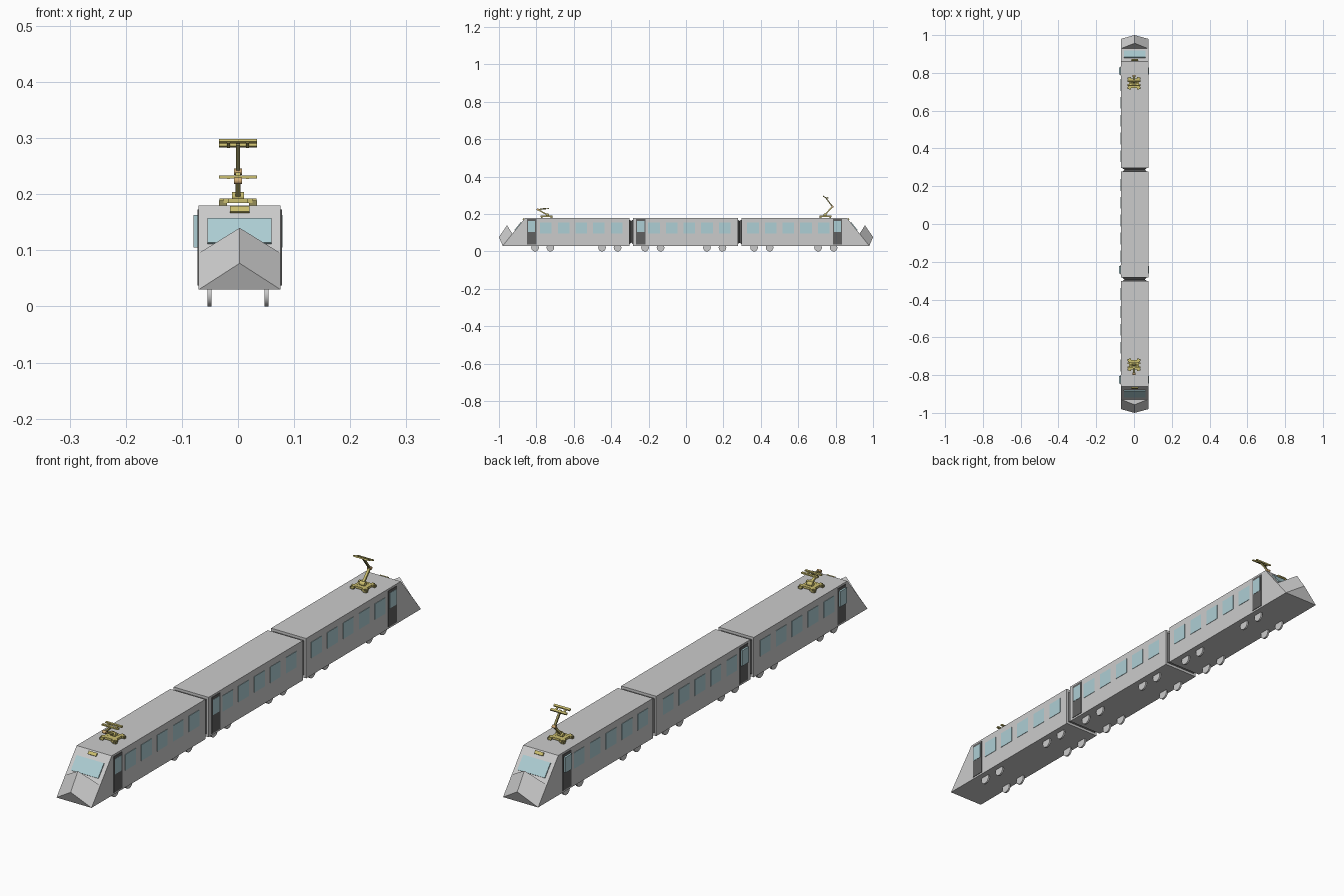
import bpy, bmesh, math
from mathutils import Vector, Matrix

if "Cube" in bpy.data.objects:
    bpy.data.objects.remove(bpy.data.objects["Cube"])

CX, W = 0.003, 0.073          # body centre line and half width
TILT = math.atan2(0.12, 0.15)  # rake of the cab front


def material(name, r, g, b):
    m = bpy.data.materials.new(name)
    m.diffuse_color = (r, g, b, 1)
    m.use_nodes = True
    m.node_tree.nodes["Principled BSDF"].inputs["Base Color"].default_value = m.diffuse_color
    return m


GLASS = material("glass", 0.42, 0.62, 0.66)
DARK = material("dark_rubber", 0.12, 0.12, 0.12)
GOLD = material("yellow_metal", 0.60, 0.52, 0.16)
OLIVE = material("olive_metal", 0.30, 0.27, 0.10)
ORANGE = material("orange_metal", 0.65, 0.42, 0.18)


def finish(name, bm, mat=None):
    bmesh.ops.recalc_face_normals(bm, faces=bm.faces)
    me = bpy.data.meshes.new(name)
    bm.to_mesh(me)
    bm.free()
    ob = bpy.data.objects.new(name, me)
    bpy.context.collection.objects.link(ob)
    if mat:
        me.materials.append(mat)
    return ob


def box(name, centre, size, mat=None, rot=None):
    bm = bmesh.new()
    m = Matrix.Translation(centre) @ (rot or Matrix()) @ Matrix.Diagonal((*size, 1))
    bmesh.ops.create_cube(bm, size=1, matrix=m)
    return finish(name, bm, mat)


def beam(name, a, b, width, thick, mat):
    a, b = Vector(a), Vector(b)
    angle = math.atan2(-(b - a).y, (b - a).z)
    return box(name, (a + b) / 2, (width, thick, (b - a).length), mat,
               Matrix.Rotation(angle, 4, 'X'))


def cyl(name, centre, r, length, mat=None, segs=16):
    # cylinder with its axis along x
    bm = bmesh.new()
    m = Matrix.Translation(centre) @ Matrix.Rotation(math.pi / 2, 4, 'Y')
    bmesh.ops.create_cone(bm, cap_ends=True, segments=segs, radius1=r, radius2=r,
                          depth=length, matrix=m)
    ob = finish(name, bm, mat)
    for p in ob.data.polygons:
        p.use_smooth = len(p.vertices) == 4
    for e in ob.data.edges:
        a, b = (ob.data.vertices[i].co for i in e.vertices)
        e.use_edge_sharp = abs(a.x - b.x) < 1e-5
    return ob


def extrude_profile(name, pts, mat=None):
    # side profile (y, z) extruded across the body width
    bm = bmesh.new()
    f = bm.faces.new([bm.verts.new((CX - W, y, z)) for y, z in pts])
    new = bmesh.ops.extrude_face_region(bm, geom=[f])["geom"]
    bmesh.ops.translate(bm, vec=(2 * W, 0, 0),
                        verts=[v for v in new if isinstance(v, bmesh.types.BMVert)])
    return finish(name, bm, mat)


# Car bodies
for n, s, inner in (("front", -1, 0.303), ("rear", 1, 0.297)):
    extrude_profile(n + "_car_body", [(s * 0.98, 0.03), (s * 0.86, 0.18),
                                      (s * inner, 0.18), (s * inner, 0.03)])
extrude_profile("middle_car_body", [(-0.283, 0.03), (-0.283, 0.18), (0.277, 0.18), (0.277, 0.03)])

# Pinched gangways between cars
for n, y0, y1 in (("front", -0.304, -0.282), ("rear", 0.276, 0.298)):
    bm = bmesh.new()
    rings = []
    for y, w, h in ((y0, 0.066, 0.066), ((y0 + y1) / 2, 0.054, 0.058), (y1, 0.066, 0.066)):
        rings.append([bm.verts.new((CX + sx * w, y, 0.105 + sz * h))
                      for sx, sz in ((-1, -1), (1, -1), (1, 1), (-1, 1))])
    for a, b in zip(rings, rings[1:]):
        for i in range(4):
            bm.faces.new((a[i], a[i - 1], b[i - 1], b[i]))
    bm.faces.new(rings[0])
    bm.faces.new(rings[-1])
    finish(n + "_gangway", bm, DARK)

# Cab ends: wedge nose, windscreen, headlamp
for n, s in (("front", -1), ("rear", 1)):
    bm = bmesh.new()
    v = bm.verts.new
    al, ar = (v((CX + k * W, s * 0.928, 0.095)) for k in (-1, 1))
    bl, br = (v((CX + k * W, s * 0.98, 0.03)) for k in (-1, 1))
    top, tip = v((CX, s * 0.957, 0.14)), v((CX, s, 0.077))
    for f in ((al, ar, top), (al, top, tip, bl), (ar, br, tip, top),
              (bl, tip, br), (al, bl, br, ar)):
        bm.faces.new(f)
    finish(n + "_nose", bm)
    rake = Matrix.Rotation(s * TILT, 4, 'X')

    def on_slope(z):
        return (CX, s * (0.86 + (0.18 - z) * 0.8), z)
    box(n + "_windscreen", on_slope(0.133), (0.114, 0.008, 0.056), GLASS, rake)
    box(n + "_headlamp", on_slope(0.171), (0.035, 0.010, 0.012), GOLD, rake)

# Side windows, doors and wheels on both sides
window_starts = (-0.749, -0.171, 0.358)
wheel_y = (-0.807, -0.725, -0.449, -0.366, -0.219, -0.136,
           0.112, 0.195, 0.364, 0.447, 0.706, 0.789)
for side, k in (("left", -1), ("right", 1)):
    x = CX + k * W
    for y0 in window_starts:
        for i in range(5):
            box(side + "_window", (x, y0 + i * 0.0945, 0.125), (0.003, 0.062, 0.06), GLASS)
    for y in (-0.825, -0.242, 0.810):
        box(side + "_door", (x, y, 0.105), (0.004, 0.05, 0.136), DARK)
        depth = 0.009 if k < 0 else 0.003
        box(side + "_door_window", (x + k * depth / 2, y, 0.134), (depth, 0.038, 0.058), GLASS)
    for y in wheel_y:
        cyl(side + "_wheel", (k * 0.051, y, 0.0205), 0.0205, 0.007)


# Pantographs
def pantograph(n, s, y0, hinge, knee, head, head_tilt):
    P = lambda p, x=0.0: (x, s * p[0], p[1])
    for kx in (-1, 1):
        box(n + "_base_rail", (kx * 0.021, s * y0, 0.188), (0.010, 0.064, 0.008), GOLD)
        box(n + "_base_crossbar", (0, s * y0 + kx * 0.020, 0.188), (0.066, 0.010, 0.008), GOLD)
        for ky in (-1, 1):
            box(n + "_base_foot", (kx * 0.027, s * y0 + ky * 0.026, 0.184),
                (0.014, 0.010, 0.010), OLIVE)
    box(n + "_base_plate", (0, s * y0, 0.188), (0.034, 0.034, 0.007), GOLD)
    cyl(n + "_hinge", P(hinge), 0.008, 0.022, GOLD, 12)
    beam(n + "_lower_arm", P(hinge), P(knee), 0.009, 0.007, GOLD)
    cyl(n + "_knee", P(knee), 0.006, 0.015, ORANGE, 12)
    beam(n + "_upper_arm", P(knee), P(head), 0.008, 0.006, OLIVE)
    # contact head: two bars joined by short ties
    rot = Matrix.Rotation(s * head_tilt, 4, 'X')
    c = Vector(P(head))
    for k in (-1, 1):
        box(n + "_contact_bar", c + rot @ Vector((0, k * 0.011, 0.002)),
            (0.068, 0.009, 0.005), GOLD, rot)
        box(n + "_head_tie", c + rot @ Vector((k * 0.017, 0, 0)),
            (0.006, 0.026, 0.004), GOLD, rot)


pantograph("front_pantograph", -1, 0.745, (0.740, 0.196), (0.793, 0.224), (0.748, 0.229), 0)
pantograph("rear_pantograph", 1, 0.745, (0.743, 0.196), (0.783, 0.240), (0.746, 0.289), -0.35)
